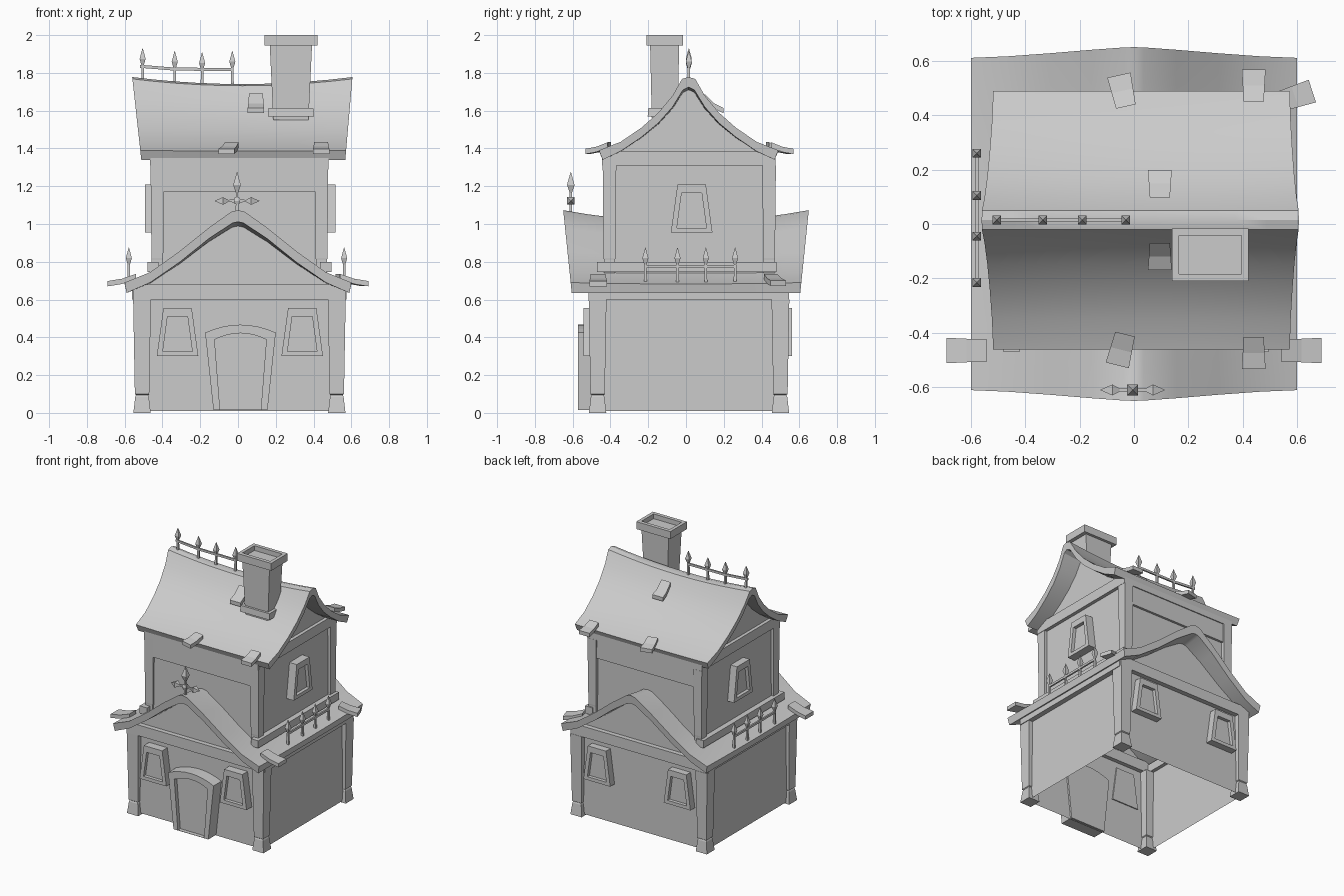
import bpy, bmesh, math
from mathutils import Matrix, Vector

if "Cube" in bpy.data.objects:
    bpy.data.objects.remove(bpy.data.objects["Cube"])


def loft(name, rings, mat=None, caps=(True, True), smooth=False):
    """Skin a list of equal-length closed rings."""
    mat = mat or Matrix()
    bm = bmesh.new()
    vs = [[bm.verts.new(mat @ Vector(p)) for p in r] for r in rings]
    n = len(rings[0])
    for a, b in zip(vs, vs[1:]):
        for i in range(n):
            j = (i + 1) % n
            bm.faces.new((a[i], a[j], b[j], b[i]))
    if caps[0]:
        bm.faces.new(vs[0][::-1])
    if caps[1]:
        bm.faces.new(vs[-1])
    bmesh.ops.recalc_face_normals(bm, faces=bm.faces[:])
    me = bpy.data.meshes.new(name)
    bm.to_mesh(me)
    bm.free()
    ob = bpy.data.objects.new(name, me)
    bpy.context.collection.objects.link(ob)
    if smooth:
        bpy.ops.object.select_all(action='DESELECT')
        ob.select_set(True)
        bpy.context.view_layer.objects.active = ob
        bpy.ops.object.shade_smooth_by_angle(angle=math.radians(30))
    return ob


def rect(x0, x1, y0, y1, z):
    return [(x0, y0, z), (x1, y0, z), (x1, y1, z), (x0, y1, z)]


def box(name, x0, x1, y0, y1, z0, z1):
    return loft(name, [rect(x0, x1, y0, y1, z0), rect(x0, x1, y0, y1, z1)])


def stack(name, levels, mat=None):
    """Square column from (height, half width) levels."""
    return loft(name, [rect(-w, w, -w, w, z) for z, w in levels], mat)


def place(x, y, z, yaw=0):
    return Matrix.Translation((x, y, z)) @ Matrix.Rotation(math.radians(yaw), 4, 'Z')


TURN = Matrix.Rotation(math.radians(90), 4, 'Z')   # for the ridge that runs along x


def roof(name, top, under, eave, ridge, sag, mat=None):
    """Curved gable roof; eave and ridge are (centre, half length) along local y."""
    ring = [(-s, z) for s, z in top[:0:-1]] + top + under[::-1] + [(-s, z) for s, z in under[1:]]
    lo, hi = under[-1][1], top[0][1]
    rings = []
    for k in range(11):
        t = -1 + k / 5
        r = []
        for s, z in ring:
            h = (z - lo) / (hi - lo)
            c = eave[0] + (ridge[0] - eave[0]) * h
            half = eave[1] + (ridge[1] - eave[1]) * h
            r.append((s, c + t * half, z - sag * (1 - t * t) * h))
        rings.append(r)
    loft(name, rings, mat, smooth=True)


def gable_walls(name, half, under, ends, z0, mat=None):
    """Hollow shell open below, gables following the roof underside."""
    inner = [p for p in under if p[0] < half]
    (s0, a), (s1, b) = inner[-1], under[len(inner)]
    edge = (half, a + (b - a) * (half - s0) / (s1 - s0))
    side = inner + [edge, (half, z0)]
    prof = side[::-1] + [(-s, z) for s, z in side[1:]]
    ob = loft(name, [[(s, e, z) for s, z in prof] for e in ends], mat)
    bm = bmesh.new()
    bm.from_mesh(ob.data)
    drop = [f for f in bm.faces if abs(f.normal.z) > 0.3]
    bmesh.ops.delete(bm, geom=drop, context='FACES')
    bm.to_mesh(ob.data)
    bm.free()


def framed(name, outer, inner, depth, recess, mat):
    """Raised frame with a sunk panel, facing local -y."""
    loft(name, [[(u, -d, v) for u, v in o] for o, d in
                ((outer, -.015), (outer, depth), (inner, depth), (inner, depth - recess))], mat)


def window(name, x, y, z, yaw):
    o = [(-.11, 0), (.11, 0), (.075, .255), (-.075, .255)]
    i = [(-.078, .025), (.078, .025), (.053, .21), (-.053, .21)]
    framed(name, o, i, .055, .025, place(x, y, z, yaw))


def spike(name, x, y, z, h, head=.09, w=.016, mat=None):
    m = mat or place(x, y, z, 0)
    stack(name, [(0, .008), (h - head, .006), (h - head * .62, w), (h, .001)], m)


def slat(name, x, y, z, yaw, length, drop, w=.042, thick=.028):
    """Loose shingle, curling slightly upward at its outer end."""
    rings = []
    for f, g in ((0, 0), (.5, .68), (1, 1)):
        hw = w * (.88 + .16 * f)
        u, b = -length * f, -drop * g
        rings.append([(-hw, u, b), (hw, u, b), (hw, u, b + thick), (-hw, u, b + thick)])
    loft(name, rings, place(x, y, z, yaw))


# Roofs and hollow walls
low_top = [(0, 1.073), (.035, 1.065), (.155, .98), (.31, .855), (.465, .745), (.6, .69)]
low_under = [(0, 1.012), (.03, 1.005), (.155, .922), (.31, .797), (.465, .69), (.59, .635)]
up_top = [(0, 1.778), (.035, 1.768), (.085, 1.68), (.16, 1.59), (.25, 1.51), (.36, 1.435), (.475, 1.39)]
up_under = [(0, 1.725), (.03, 1.71), (.085, 1.62), (.16, 1.535), (.25, 1.46), (.36, 1.385), (.455, 1.34)]
roof("lower_roof", low_top, low_under, (0, .605), (0, .65), .06)
up_mat = Matrix.Translation((0, .014, 0)) @ TURN.inverted()   # local y -> +x
roof("upper_roof", up_top, up_under, (.028, .54), (.023, .583), .037, up_mat)
gable_walls("lower_walls", .532, low_under, (-.48, .51), .01, place(.006, 0, 0))
gable_walls("upper_walls", .437, up_under, (-.44, .455), .74, up_mat)

# Corner posts
for x in (-.508, .523):
    for y in (-.468, .5):
        stack("lower_post", [(0, .046), (.085, .036), (.095, .032), (.1, .038), (.6, .047)], place(x, y, 0))
for x in (-.427, .442):
    for y in (-.405, .44):
        stack("upper_post", [(.74, .03), (.81, .03), (.82, .031), (1.31, .036)], place(x, y, 0))

# Beams under the roofs and around the upper storey
for a, b in ((-.515, -.45), (.48, .545)):
    box("lower_gable_beam", -.555, .57, a, b, .6, .68)
for a, b in ((-.56, -.5), (.515, .575)):
    box("lower_side_beam", a, b, -.505, .535, .6, .66)
for a, b in ((-.465, -.4), (.415, .48)):
    box("upper_gable_beam", a, b, -.44, .475, 1.31, 1.384)
for a, b in ((-.445, -.38), (.41, .475)):
    box("upper_side_beam", -.462, .478, a, b, 1.31, 1.37)
for a, b in ((-.438, -.4), (.43, .468)):
    box("upper_wall_board", -.4, .415, a, b, 1.172, 1.31)
for a, b in ((-.48, -.42), (.435, .495)):
    box("upper_sill_beam", a, b, -.47, .48, .745, .8)

# Windows
for x in (-.32, .34):
    window("front_window", x, -.487, .3, 0)
    window("back_window", x, .507, .3, 180)
window("right_window", .46, .03, .955, 90)
window("left_window", -.438, .03, .955, -90)

# Arched door, narrower at its foot
def arch(foot, shoulder, z0, zs, rise):
    pts = [(-foot, z0), (foot, z0)]
    for k in range(9):
        t = 1 - k / 4
        pts.append((shoulder * t, zs + rise * (1 - t * t)))
    return pts


framed("door", arch(.143, .187, .015, .425, .042), arch(.108, .137, .017, .388, .034),
       .09, .03, place(.013, -.482, 0))

# Chimney with a sunk flue
cx, cy = .28, -.113
def crect(hx, hy, z):
    return rect(cx - hx, cx + hx, cy - hy, cy + hy, z)


loft("chimney_base", [crect(.122, .09, 1.57), crect(.118, .086, 1.615)])
loft("chimney_shaft", [crect(.093, .068, 1.55), crect(.112, .077, 1.95)])
loft("chimney_cap", [crect(.14, .097, 1.945), crect(.14, .097, 2), crect(.115, .07, 2), crect(.115, .07, 1.965)])

# Ridge fence
xs = (-.505, -.335, -.19, -.03)
for x, tip in zip(xs, (1.93, 1.915, 1.908, 1.915)):
    spike("ridge_spike", x, .015, 1.73, tip - 1.73)
loft("ridge_rail", [[(x, .015 + a, z + b) for a, b in ((-.006, -.008), (.006, -.008), (.006, .008), (-.006, .008))]
                    for x, z in ((-.52, 1.835), (-.335, 1.82), (-.03, 1.818))])

# Side fences above the lower eaves
for x in (-.578, .562):
    for y in (-.215, -.045, .105, .26):
        spike("side_spike", x, y, .68, .195)
    box("side_rail", x - .006, x + .006, -.215, .26, .767, .783)

# Front finial with cross arrows
spike("finial", -.005, -.61, 1.02, .255, .11, .02)
for s in (-1, 1):
    m = Matrix.Translation((-.005, -.61, 1.122)) @ Matrix.Rotation(math.radians(90 * s), 4, 'Y')
    spike("finial_arm", 0, 0, 0, .118, .07, .02, m)
stack("finial_hub", [(1.105, .012), (1.122, .017), (1.14, .012)], place(-.005, -.61, 0))

# Loose shingles: lower eaves, upper eaves, upper slopes
slat("lower_slat", -.54, -.465, .708, -90, .15, .038, .045)
slat("lower_slat", .54, -.465, .708, 90, .15, .038, .045)
slat("lower_slat", .527, .447, .708, 108, .135, .035, .042)
for x, y, yaw in ((-.033, -.405, -14), (.44, -.415, 0), (-.03, .432, 192.5), (.44, .45, 180)):
    slat("upper_slat", x, y, 1.405, yaw, .118, .035)
slat("slope_slat", .095, -.07, 1.662, 0, .1, .075)
slat("slope_slat", .095, .098, 1.662, 180, .1, .075)
